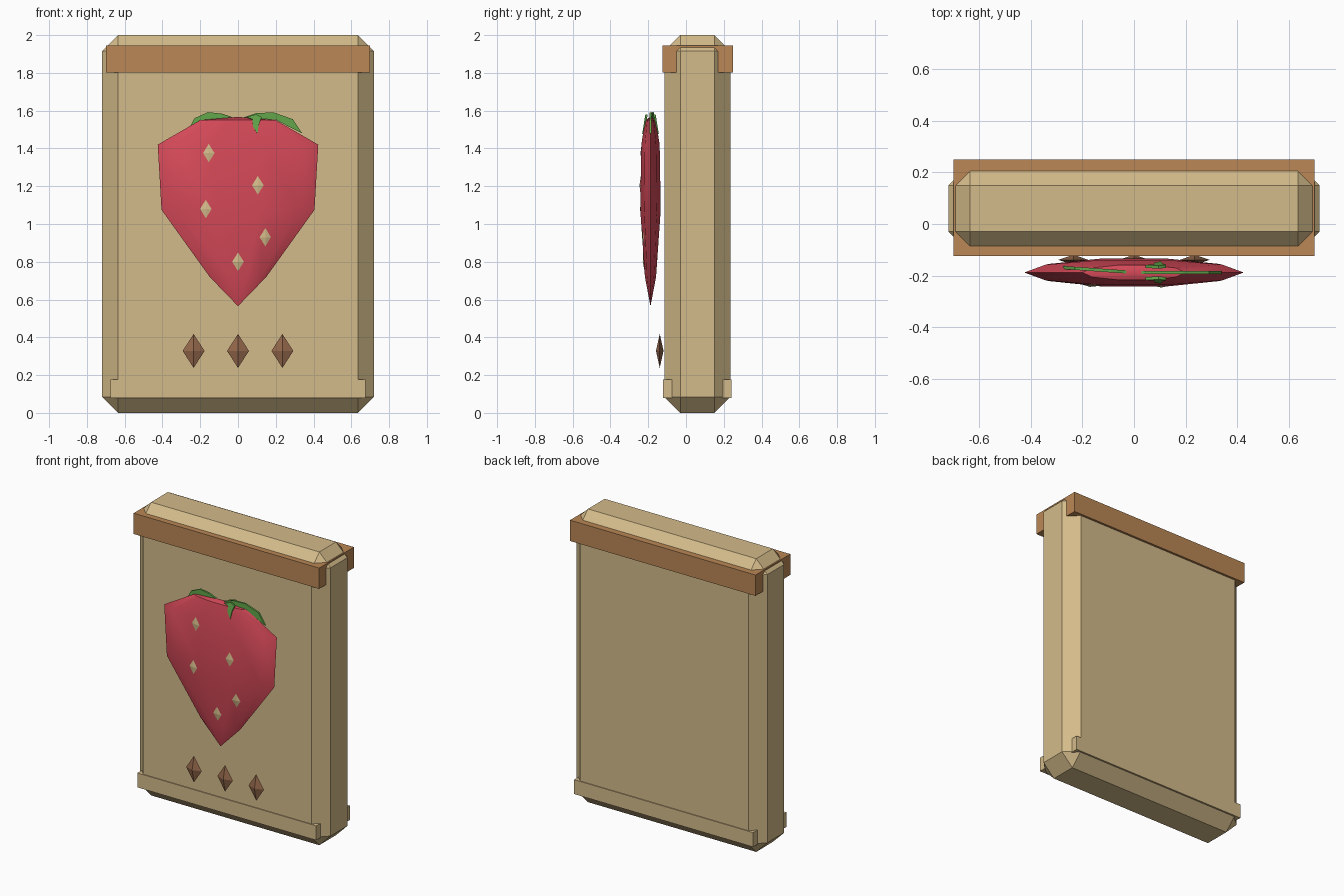
import bpy
import bmesh
import math
from mathutils import Matrix, Vector
from mathutils.bvhtree import BVHTree

if "Cube" in bpy.data.objects:
    bpy.data.objects.remove(bpy.data.objects["Cube"], do_unlink=True)


def material(name, r, g, b):
    """Flat colour given as 0-255 display values, stored as linear."""
    linear = [((c / 255 + 0.055) / 1.055) ** 2.4 for c in (r, g, b)] + [1.0]
    mat = bpy.data.materials.new(name)
    mat.use_nodes = True
    mat.diffuse_color = linear
    bsdf = next(n for n in mat.node_tree.nodes if n.type == "BSDF_PRINCIPLED")
    bsdf.inputs["Base Color"].default_value = linear
    return mat


TAN = material("tan paper", 212, 187, 138)
BROWN = material("brown band", 186, 135, 85)
DARK = material("dark brown", 145, 101, 73)
RED = material("berry red", 213, 73, 88)
GREEN = material("leaf green", 98, 166, 74)


def finish(name, bm, mat):
    bmesh.ops.recalc_face_normals(bm, faces=bm.faces)
    mesh = bpy.data.meshes.new(name)
    bm.to_mesh(mesh)
    bm.free()
    mesh.materials.append(mat)
    obj = bpy.data.objects.new(name, mesh)
    bpy.context.collection.objects.link(obj)
    return obj


def box(name, size, centre, mat, chamfer=0):
    bm = bmesh.new()
    bmesh.ops.create_cube(bm, size=1)
    bmesh.ops.scale(bm, vec=size, verts=bm.verts)
    if chamfer:
        bmesh.ops.bevel(bm, geom=bm.edges[:], offset=chamfer, segments=1,
                        affect="EDGES")
    bmesh.ops.translate(bm, vec=centre, verts=bm.verts)
    return finish(name, bm, mat)


def diamond(name, half, centre, mat, normal=Vector((0, -1, 0))):
    """Octahedron whose thin axis follows the normal."""
    bm = bmesh.new()
    axes = [Vector((half[0], 0, 0)), Vector((0, half[1], 0))]
    ring = [bm.verts.new(v) for v in (axes[0], axes[1], -axes[0], -axes[1])]
    for z in (half[2], -half[2]):
        tip = bm.verts.new((0, 0, z))
        for i in range(4):
            bm.faces.new((ring[i], ring[(i + 1) % 4], tip))
    turn = Vector((0, -1, 0)).rotation_difference(normal).to_matrix().to_4x4()
    bm.transform(Matrix.Translation(centre) @ turn)
    return finish(name, bm, mat)


def leaf(name, outline, matrix, thick=0.012):
    """Thin plate from an x-z outline."""
    bm = bmesh.new()
    face = bm.faces.new([bm.verts.new((x, -thick / 2, z)) for x, z in outline])
    new = bmesh.ops.extrude_face_region(bm, geom=[face])["geom"]
    bmesh.ops.translate(bm, vec=(0, thick, 0),
                        verts=[v for v in new if isinstance(v, bmesh.types.BMVert)])
    bm.transform(matrix)
    return finish(name, bm, GREEN)


# Bag body with its folded rims
box("bag_body", (1.44, 0.35, 2.0), (0, 0.06, 1.0), TAN, chamfer=0.085)
box("top_band", (1.40, 0.375, 0.142), (0, 0.0625, 1.873), BROWN)
box("bottom_rim", (1.35, 0.362, 0.098), (0, 0.06, 0.128), TAN)

# Berry: flattened rings between two poles
BERRY_Y = -0.188
SIDES = 10
rings = [(1.55, 0.20, 0.030), (1.42, 0.425, 0.051),
         (1.075, 0.405, 0.057), (0.72, 0.15, 0.031)]
bm = bmesh.new()
loops = []
for z, rx, ry in rings:
    loops.append([bm.verts.new((rx * math.cos(a), BERRY_Y + ry * math.sin(a), z))
                  for a in (math.tau * i / SIDES for i in range(SIDES))])
top = bm.verts.new((0, BERRY_Y, 1.567))
tip = bm.verts.new((0, BERRY_Y, 0.565))
for i in range(SIDES):
    j = (i + 1) % SIDES
    bm.faces.new((top, loops[0][i], loops[0][j]))
    bm.faces.new((tip, loops[-1][j], loops[-1][i]))
    for a, b in zip(loops, loops[1:]):
        bm.faces.new((a[i], b[i], b[j], a[j]))
bmesh.ops.recalc_face_normals(bm, faces=bm.faces)
tree = BVHTree.FromBMesh(bm)
berry = finish("berry", bm, RED)
bpy.context.view_layer.objects.active = berry
berry.select_set(True)
bpy.ops.object.shade_smooth_by_angle(angle=math.radians(35))
berry.select_set(False)

# Seeds resting on the front of the berry
seeds = [(-0.155, 1.375), (0.105, 1.205), (-0.17, 1.08), (0.145, 0.93), (0, 0.80)]
for n, (x, z) in enumerate(seeds, 1):
    spot, normal, _, _ = tree.ray_cast(Vector((x, -1, z)), Vector((0, 1, 0)))
    diamond(f"seed_{n}", (0.031, 0.006, 0.049), spot, TAN, normal)

# Leaves: two side blades and a pair hanging over front and back
base = Matrix.Translation((0, BERRY_Y, 0))
leaf("right_leaf", [(-0.03, 1.565), (-0.09, 1.585), (-0.16, 1.592), (-0.23, 1.56),
                    (-0.275, 1.48), (-0.225, 1.525), (-0.15, 1.552), (-0.08, 1.56)],
     base @ Matrix.Rotation(-0.07, 4, "Z"))
leaf("left_leaf", [(0.03, 1.565), (0.10, 1.588), (0.19, 1.590), (0.29, 1.555),
                   (0.34, 1.48), (0.27, 1.515), (0.20, 1.552), (0.10, 1.558)], base)
for name, side in (("front_leaf", -1), ("back_leaf", 1)):
    place = Matrix.Translation((0.095, BERRY_Y + side * 0.022, 1.575))
    tilt = Matrix.Rotation(side * 0.16, 4, "X")
    leaf(name, [(-0.05, -0.01), (0, 0.005), (0.03, -0.01), (0.015, -0.05),
                (0.008, -0.10), (-0.016, -0.06), (-0.018, -0.022)], place @ tilt)

# Row of dark diamonds below the berry
for name, x in (("right", -0.235), ("middle", 0), ("left", 0.235)):
    diamond(f"{name}_diamond", (0.058, 0.02, 0.09), Vector((x, -0.139, 0.328)), DARK)
